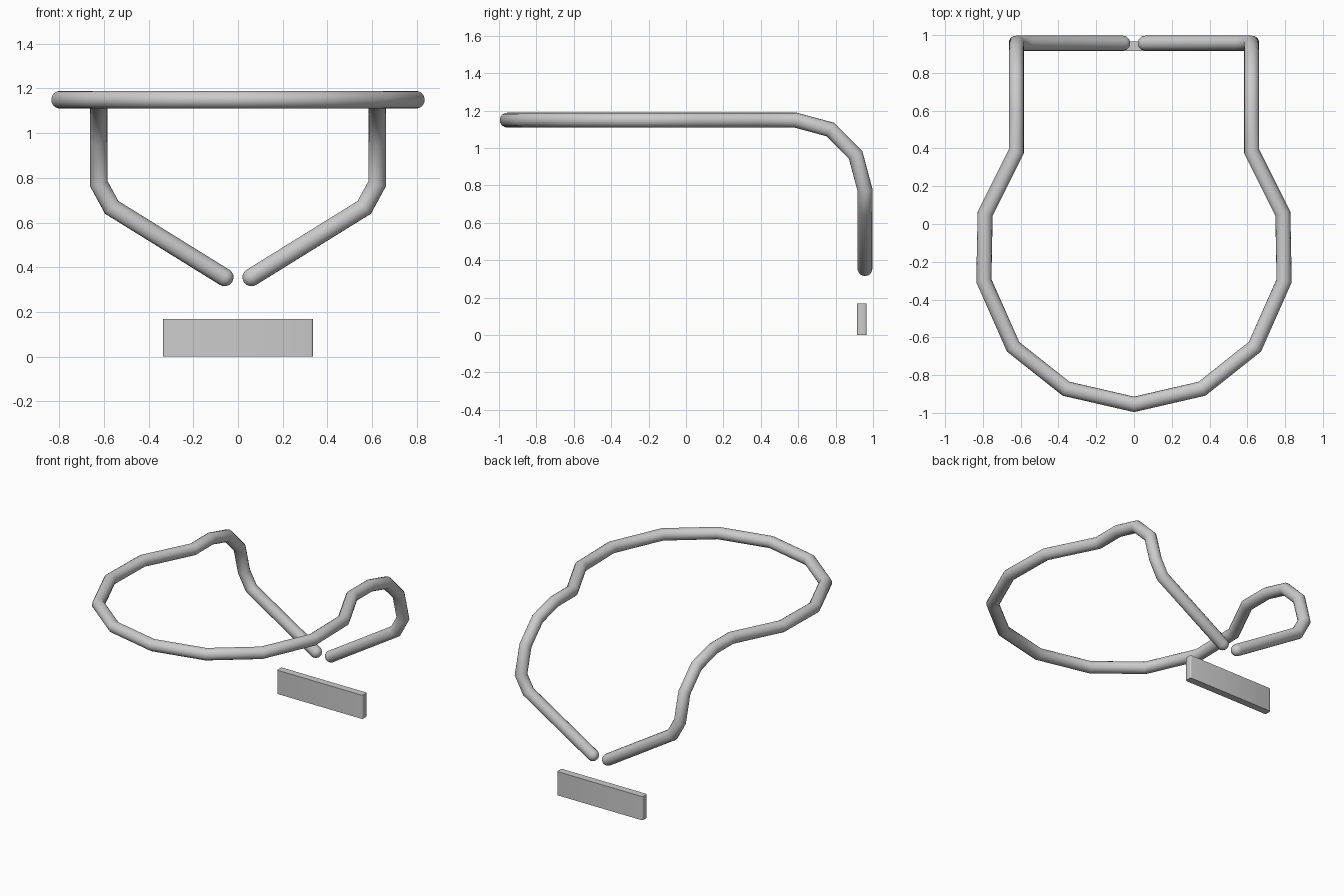
import bpy, bmesh
from math import sin, cos, pi, radians
from mathutils import Vector

if "Cube" in bpy.data.objects:
    bpy.data.objects.remove(bpy.data.objects["Cube"])

R, SIDES = 0.04, 16


def finish(bm, name):
    bmesh.ops.recalc_face_normals(bm, faces=bm.faces)
    mesh = bpy.data.meshes.new(name)
    bm.to_mesh(mesh)
    bm.free()
    obj = bpy.data.objects.new(name, mesh)
    bpy.context.collection.objects.link(obj)
    bpy.ops.object.select_all(action='DESELECT')
    obj.select_set(True)
    bpy.context.view_layer.objects.active = obj
    bpy.ops.object.shade_smooth_by_angle(angle=radians(40))
    return obj


def mitred_tube(name, path):
    """Round tube with mitred corners and domed ends."""
    dirs = [(b - a).normalized() for a, b in zip(path, path[1:])]
    u = dirs[0].orthogonal().normalized()
    v = dirs[0].cross(u)
    offs = [R * (cos(2 * pi * i / SIDES) * u + sin(2 * pi * i / SIDES) * v)
            for i in range(SIDES)]
    angles = [radians(a) for a in (22.5, 45, 67.5)]
    rings = [[path[0] + o * cos(a) - dirs[0] * R * sin(a) for o in offs]
             for a in reversed(angles)]
    rings.append([path[0] + o for o in offs])
    # slide each ring along its segment onto the next mitre plane
    for k in range(1, len(path)):
        d = dirs[k - 1]
        n = d + dirs[k] if k < len(dirs) else d
        rings.append([q + d * ((path[k] - q).dot(n) / d.dot(n)) for q in rings[-1]])
    offs = [q - path[-1] for q in rings[-1]]
    rings += [[path[-1] + o * cos(a) + dirs[-1] * R * sin(a) for o in offs]
              for a in angles]

    bm = bmesh.new()
    vs = [[bm.verts.new(q) for q in ring] for ring in rings]
    for a, b in zip(vs, vs[1:]):
        for i in range(SIDES):
            j = (i + 1) % SIDES
            bm.faces.new((a[i], a[j], b[j], b[i]))
    for ring, pole in ((vs[0], path[0] - dirs[0] * R), (vs[-1], path[-1] + dirs[-1] * R)):
        p = bm.verts.new(pole)
        for i in range(SIDES):
            bm.faces.new((ring[i], ring[(i + 1) % SIDES], p))
    return finish(bm, name)


# bent tube frame: right half from the lower end to the middle of the loop
half = [(0.06, 0.957, 0.355), (0.565, 0.957, 0.668), (0.623, 0.957, 0.775)]
half += [(0.623, 0.585 + 0.372 * cos(radians(a)), 0.775 + 0.374 * sin(radians(a)))
         for a in (30, 60, 90)]
half += [(0.623, 0.385, 1.149), (0.788, 0.055, 1.149), (0.795, -0.30, 1.149),
         (0.64, -0.65, 1.149), (0.36, -0.872, 1.149), (0, -0.955, 1.149)]
right = [Vector(p) for p in half]
left = [Vector((-x, y, z)) for x, y, z in reversed(half[:-1])]
mitred_tube("tube_frame", right + left)

# flat plate below the tube ends, with rounded upright edges
bm = bmesh.new()
bmesh.ops.create_cube(bm, size=1)
for w in bm.verts:
    w.co = Vector((w.co.x * 0.67, w.co.y * 0.05 + 0.94, w.co.z * 0.168 + 0.084))
upright = [e for e in bm.edges if abs(e.verts[0].co.z - e.verts[1].co.z) > 0.1]
bmesh.ops.bevel(bm, geom=upright, offset=0.009, segments=3, profile=0.5, affect='EDGES')
finish(bm, "plate")
